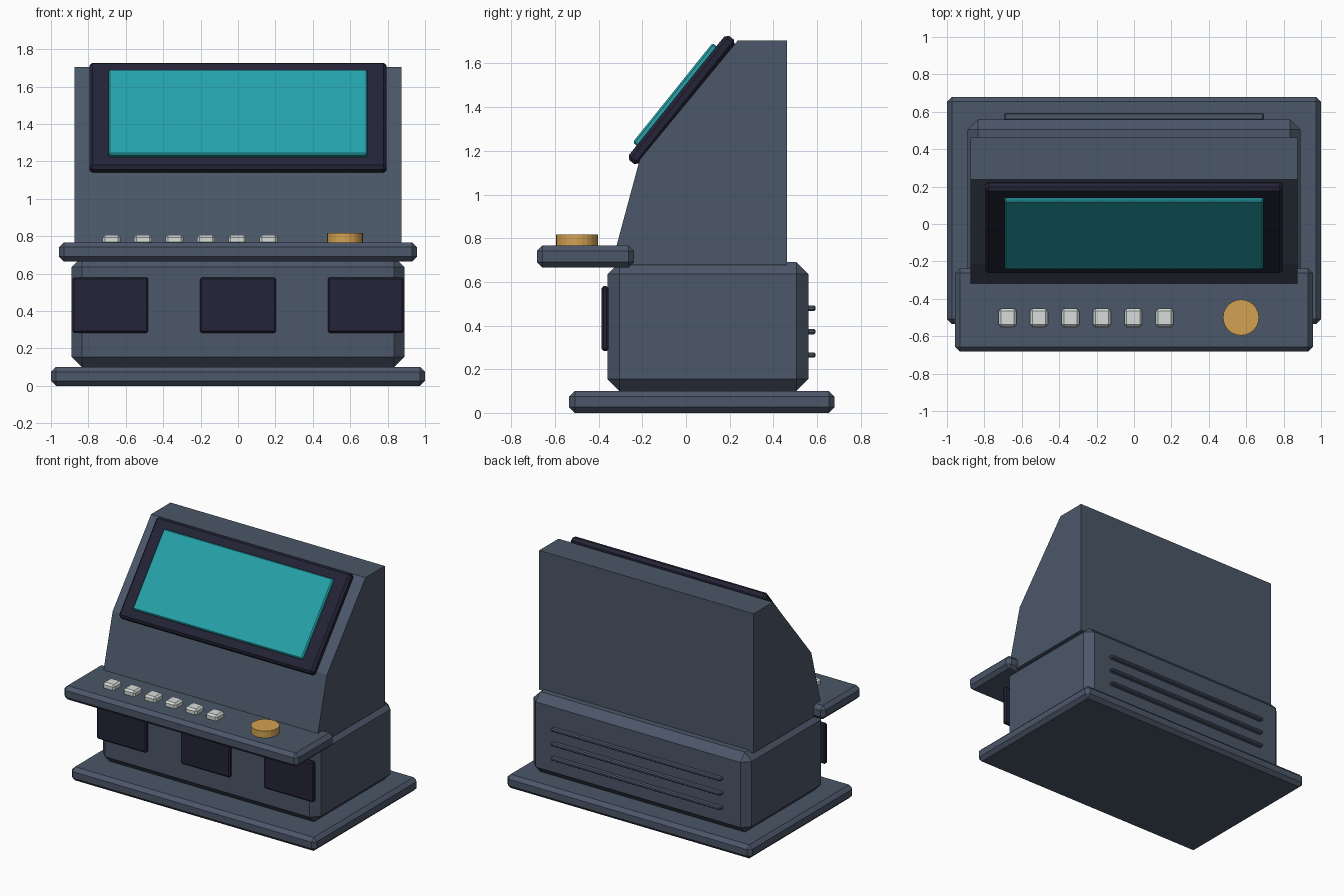
import bpy
import bmesh
from math import radians, sin, cos
from mathutils import Matrix, Vector

if "Cube" in bpy.data.objects:
    bpy.data.objects.remove(bpy.data.objects["Cube"], do_unlink=True)


def make_material(name, rgb):
    mat = bpy.data.materials.new(name)
    mat.use_nodes = True
    colour = (*rgb, 1.0)
    mat.diffuse_color = colour
    mat.node_tree.nodes["Principled BSDF"].inputs["Base Color"].default_value = colour
    return mat


slate = make_material("slate blue grey", (0.07, 0.095, 0.14))
dark = make_material("dark navy", (0.018, 0.017, 0.038))
teal = make_material("screen teal", (0.019, 0.36, 0.40))
pale = make_material("button pale grey", (0.68, 0.72, 0.70))
gold = make_material("knob gold", (0.65, 0.36, 0.085))


def finish(name, bm, mat, bevel=0.0, matrix=None):
    """Chamfer the edges, place the mesh and link it as an object."""
    if bevel:
        bmesh.ops.bevel(bm, geom=bm.edges[:], offset=bevel, segments=1,
                        affect='EDGES', clamp_overlap=True)
    if matrix:
        bm.transform(matrix)
    bmesh.ops.recalc_face_normals(bm, faces=bm.faces[:])
    mesh = bpy.data.meshes.new(name)
    bm.to_mesh(mesh)
    bm.free()
    mesh.materials.append(mat)
    obj = bpy.data.objects.new(name, mesh)
    bpy.context.collection.objects.link(obj)
    return obj


def box(name, mat, x, y, z, bevel, matrix=None):
    """Chamfered box from (min, max) ranges on each axis."""
    bm = bmesh.new()
    bmesh.ops.create_cube(bm, size=1)
    for v in bm.verts:
        v.co = Vector([lo + (c + 0.5) * (hi - lo)
                       for c, (lo, hi) in zip(v.co, (x, y, z))])
    return finish(name, bm, mat, bevel, matrix)


# Plinth, lower cabinet and control shelf
box("base_plinth", slate, (-1, 1), (-0.535, 0.68), (0, 0.1), 0.026)
box("lower_cabinet", slate, (-0.89, 0.89), (-0.36, 0.56), (0.1, 0.69), 0.055)
box("control_shelf", slate, (-0.957, 0.957), (-0.683, -0.237), (0.665, 0.767), 0.026)

# Upper hood: side profile extruded across the width
profile = [(-0.342, 0.677), (-0.212, 1.16), (0.237, 1.705), (0.462, 1.705), (0.462, 0.677)]
bm = bmesh.new()
face = bm.faces.new([bm.verts.new((-0.875, y, z)) for y, z in profile])
side = bmesh.ops.extrude_face_region(bm, geom=[face])["geom"]
bmesh.ops.translate(bm, vec=(1.75, 0, 0),
                    verts=[g for g in side if isinstance(g, bmesh.types.BMVert)])
finish("upper_hood", bm, slate)

# Tilted bezel and screen, lying on the sloping hood face
tilt = Matrix.Translation((0, -0.02, 1.433)) @ Matrix.Rotation(radians(51.2), 4, 'X')
box("screen_bezel", dark, (-0.795, 0.795), (-0.365, 0.365), (-0.03, 0.03), 0.016, tilt)
box("screen", teal, (-0.693, 0.693), (-0.292, 0.292), (0, 0.053), 0.008, tilt)

# Row of push buttons
for i in range(6):
    x = -0.676 + 0.168 * i
    box(f"button_{i + 1}", pale, (x - 0.048, x + 0.048), (-0.55, -0.452), (0.755, 0.806), 0.013)

# Round knob
bm = bmesh.new()
bmesh.ops.create_cone(bm, cap_ends=True, segments=24, radius1=0.096, radius2=0.096, depth=0.06)
finish("knob", bm, gold, 0, Matrix.Translation((0.572, -0.5, 0.787)))

# Front panels
for name, x in (("right", -0.683), ("centre", 0), ("left", 0.683)):
    box(f"front_panel_{name}", dark, (x - 0.203, x + 0.203), (-0.386, -0.354), (0.283, 0.58), 0.009)

# Rear vent bars
for i in range(3):
    z = 0.265 + 0.107 * i
    box(f"rear_vent_{i + 1}", slate, (-0.695, 0.695), (0.555, 0.594), (z - 0.012, z + 0.012), 0.007)
